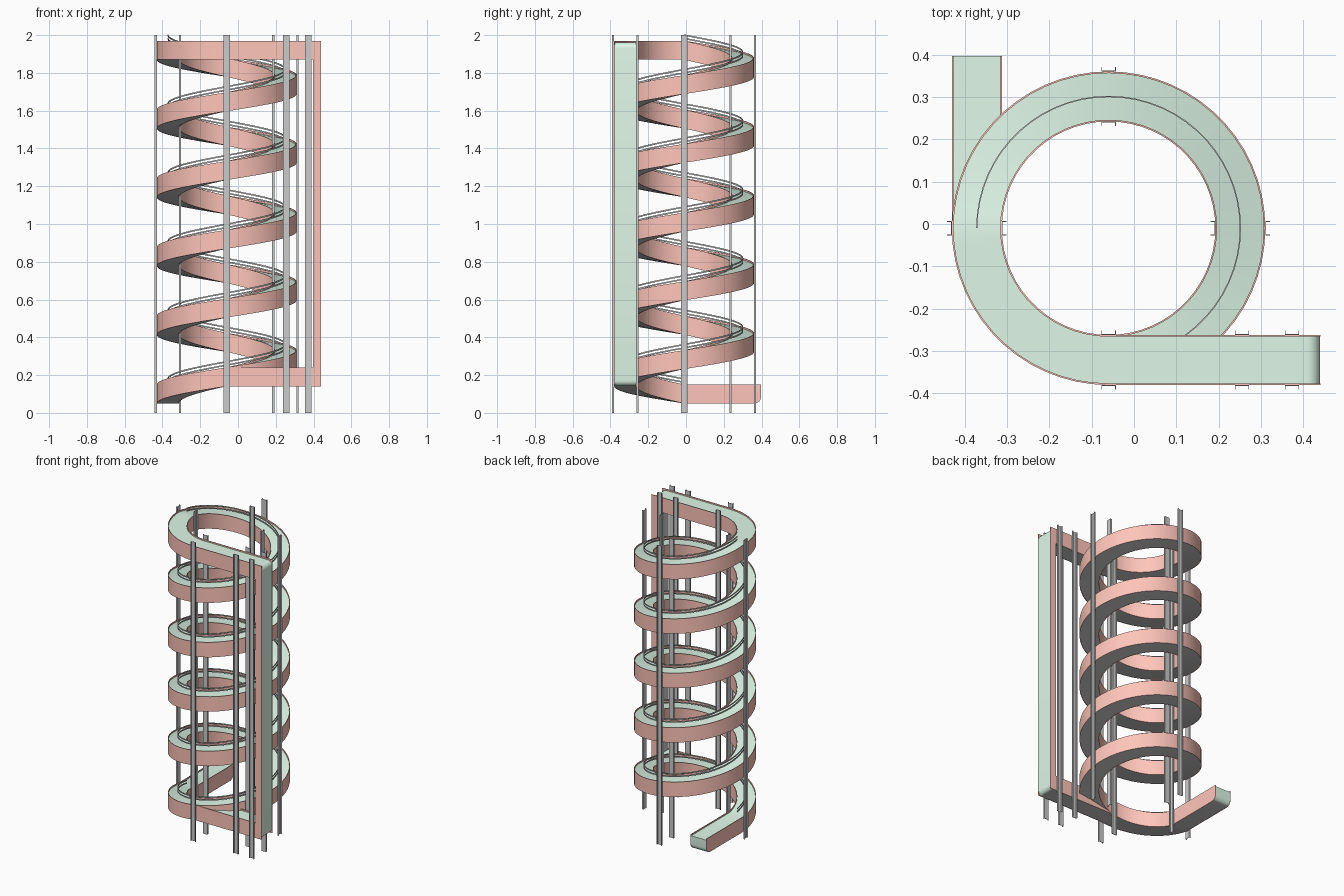
import bpy, bmesh, math

if "Cube" in bpy.data.objects:
    bpy.data.objects.remove(bpy.data.objects["Cube"])

CX, CY = -0.06, -0.01          # axis of the spiral
R, HALF = 0.311, 0.059         # belt centre radius and half track width
WALL = 0.004                   # side wall thickness
Z0, PITCH, TURNS = 0.05, 0.364, 5
H, BELT_H = 0.10, 0.091        # wall height, belt height
Y_END, X_END, X_COL = 0.397, 0.44, 0.396


def material(name, rgb):
    m = bpy.data.materials.new(name)
    m.diffuse_color = (*rgb, 1)
    m.use_nodes = True
    m.node_tree.nodes["Principled BSDF"].inputs["Base Color"].default_value = m.diffuse_color
    return m


GREEN = material("belt_green", (0.74, 0.94, 0.81))
RED = material("wall_red", (1.0, 0.56, 0.49))
GREY = material("pan_grey", (0.8, 0.8, 0.8))


def finish(name, bm, mats, under=False):
    bmesh.ops.recalc_face_normals(bm, faces=bm.faces)
    if under:  # undersides and hidden backs become the grey pan
        for f in bm.faces:
            if f.normal.z < -0.9 or f.normal.x < -0.98:
                f.material_index = 1
    me = bpy.data.meshes.new(name)
    bm.to_mesh(me)
    bm.free()
    for m in mats:
        me.materials.append(m)
    ob = bpy.data.objects.new(name, me)
    bpy.context.collection.objects.link(ob)
    bpy.context.view_layer.objects.active = ob
    bpy.ops.object.select_all(action='DESELECT')
    ob.select_set(True)
    bpy.ops.object.shade_smooth_by_angle(angle=math.radians(30))
    return ob


def sweep(name, path, s0, s1, low, high, mats, under=False):
    """Box section swept on a path of (x, y, out_x, out_y, z, lift)."""
    bm = bmesh.new()
    prev = first = None
    for x, y, ux, uy, z, lift in path:
        ring = [bm.verts.new((x + ux * s, y + uy * s, z + h))
                for s, h in ((s0, low + lift), (s1, low + lift), (s1, high), (s0, high))]
        if prev:
            for i in range(4):
                j = (i + 1) % 4
                bm.faces.new((prev[i], prev[j], ring[j], ring[i]))
        else:
            first = ring
        prev = ring
    bm.faces.new(first)
    bm.faces.new(prev)
    return finish(name, bm, mats, under)


def extrude_y(name, pts, y0, y1, mats, under=False):
    bm = bmesh.new()
    a = [bm.verts.new((x, y0, z)) for x, z in pts]
    b = [bm.verts.new((x, y1, z)) for x, z in pts]
    bm.faces.new(a)
    bm.faces.new(b)
    for i in range(len(pts)):
        j = (i + 1) % len(pts)
        bm.faces.new((a[i], a[j], b[j], b[i]))
    return finish(name, bm, mats, under)


def arc(cx, cz, r, a0, a1, n=6):
    angs = [math.radians(a0 + (a1 - a0) * i / n) for i in range(n + 1)]
    return [(cx + r * math.cos(a), cz + r * math.sin(a)) for a in angs]


def ring_point(deg, z):
    a = math.radians(deg)
    c, s = math.cos(a), math.sin(a)
    return (CX + R * c, CY + R * s, c, s, z, 0)


# Path: outfeed with rounded nose, spiral, level quarter turn, top straight
NOSE = 0.035
path = []
for i in range(7):
    a = math.pi / 2 * i / 6
    path.append((CX - R, Y_END - NOSE * (1 - math.sin(a)), -1, 0, Z0, NOSE * (1 - math.cos(a))))
path = [(CX - R, Y_END - NOSE + NOSE * math.cos(math.pi / 2 * i / 6), -1, 0, Z0,
         NOSE * (1 - math.sin(math.pi / 2 * i / 6))) for i in range(7)]
N = 60 * TURNS
helix = [ring_point(180 + 360 * TURNS * i / N, Z0 + PITCH * TURNS * i / N) for i in range(N + 1)]
Z_TOP = Z0 + PITCH * TURNS
level = [ring_point(180 + 6 * i, Z_TOP) for i in range(1, 16)]
path += helix + level + [(X_COL, CY - R, 0, -1, Z_TOP, 0)]

sweep("spiral_belt", path, -HALF + WALL, HALF - WALL, 0.001, BELT_H, [GREEN, GREY], True)
sweep("spiral_outer_wall", path, HALF - WALL, HALF, 0, H, [RED])
sweep("spiral_inner_wall", path, -HALF, -HALF + WALL, 0, H, [RED])

# Divider rails above the belt centre
for k, z in enumerate((0.108, 0.126)):
    sweep(f"divider_rail_{k}", helix, -0.0015, 0.0015, z, z + 0.008, [])

# Vertical return column and lower infeed arm
ZB = Z0 + PITCH / 4
top, r, xe = Z_TOP + BELT_H, 0.03, X_END - 0.001
YO, YI = CY - R - HALF, CY - R + HALF
loop = ([(CX, ZB + 0.001)] + arc(xe - r, ZB + 0.001 + r, r, -90, 0)
        + arc(xe - r, top - r, r, 0, 90)
        + [(X_COL, top), (X_COL, ZB + BELT_H), (CX, ZB + BELT_H)])
extrude_y("return_belt", loop, YO + WALL, YI - WALL, [GREEN, GREY], True)
side = [(CX, ZB), (X_END, ZB), (X_END, Z_TOP + H), (X_COL, Z_TOP + H), (X_COL, ZB + H), (CX, ZB + H)]
extrude_y("return_outer_wall", side, YO, YO + WALL, [RED])
extrude_y("return_inner_wall", side, YI - WALL, YI, [RED])


# Channel-section posts with flanges pointing away from the track
def post(name, x, y, nx, ny):
    w, d, t = 0.017, 0.011, 0.002
    prof = [(-w, 0), (w, 0), (w, d), (w - t, d), (w - t, t), (-w + t, t), (-w + t, d), (-w, d)]
    bm = bmesh.new()
    f = bm.faces.new([bm.verts.new((x - ny * u + nx * v, y + nx * u + ny * v, 0)) for u, v in prof])
    res = bmesh.ops.extrude_face_region(bm, geom=[f])
    bmesh.ops.translate(bm, vec=(0, 0, 2), verts=[v for v in res["geom"] if isinstance(v, bmesh.types.BMVert)])
    finish(name, bm, [])


for k, (c, s) in enumerate(((1, 0), (0, 1), (-1, 0), (0, -1))):
    ro, ri = R + HALF, R - HALF
    post(f"outer_post_{k}", CX + c * ro, CY + s * ro, c, s)
    post(f"inner_post_{k}", CX + c * ri, CY + s * ri, -c, -s)
for k, x in enumerate((0.255, 0.373)):
    post(f"straight_outer_post_{k}", x, YO, 0, -1)
    post(f"straight_inner_post_{k}", x, YI, 0, 1)
